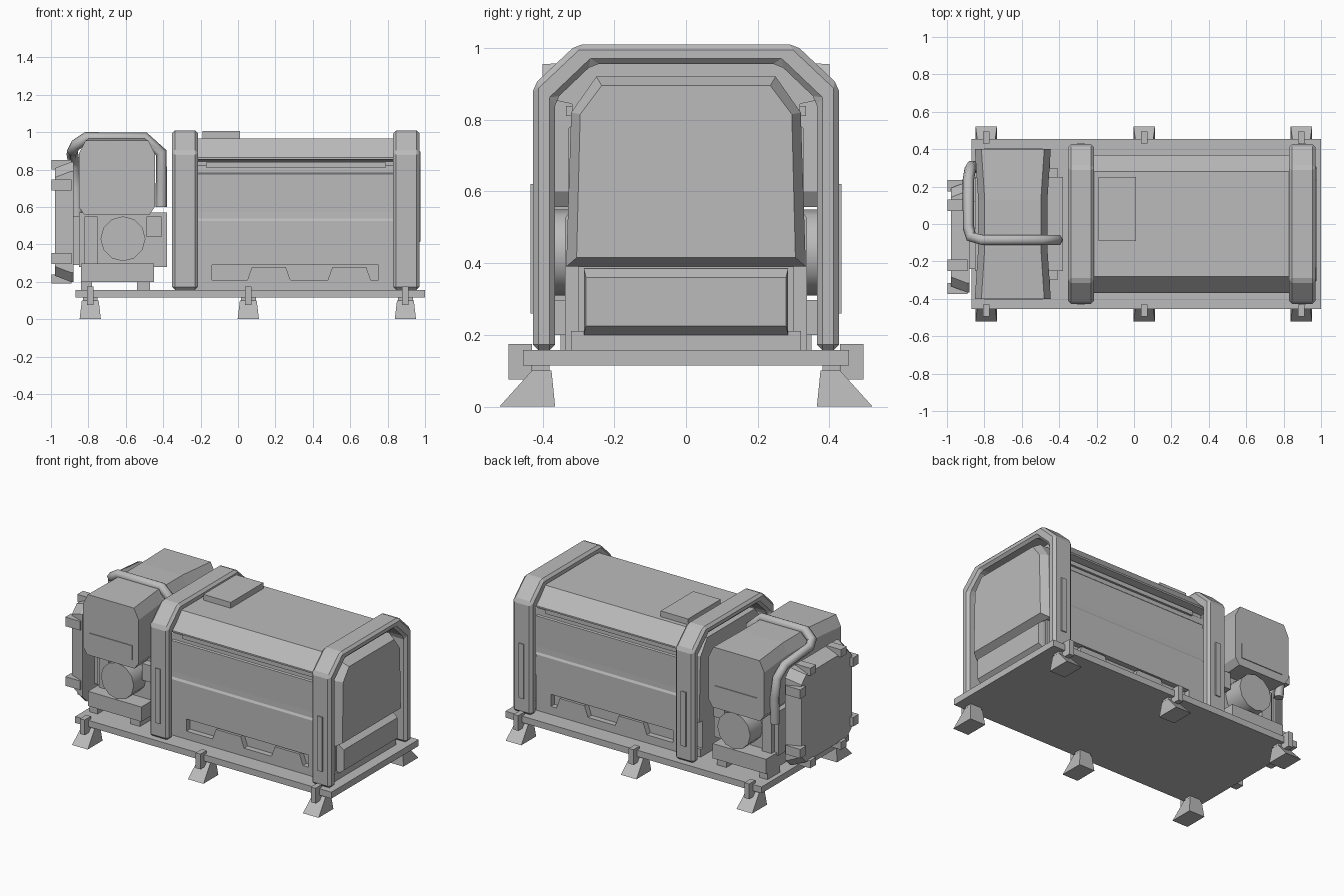
import bpy, bmesh
from mathutils import Vector

cube = bpy.data.objects.get("Cube")
if cube:
    bpy.data.objects.remove(cube, do_unlink=True)

grey = bpy.data.materials.new("plain_grey")
grey.use_nodes = True
grey.diffuse_color = (0.5, 0.5, 0.5, 1)
grey.node_tree.nodes["Principled BSDF"].inputs["Base Color"].default_value = (0.5, 0.5, 0.5, 1)


def finish(name, bm, bevel=0, smooth=False):
    bmesh.ops.recalc_face_normals(bm, faces=bm.faces)
    mesh = bpy.data.meshes.new(name)
    bm.to_mesh(mesh)
    bm.free()
    mesh.materials.append(grey)
    ob = bpy.data.objects.new(name, mesh)
    bpy.context.collection.objects.link(ob)
    if bevel:
        mod = ob.modifiers.new("edge_bevel", 'BEVEL')
        mod.width, mod.segments = bevel, 1
        mod.limit_method, mod.angle_limit = 'ANGLE', 0.5
    if smooth:
        bpy.ops.object.select_all(action='DESELECT')
        ob.select_set(True)
        bpy.context.view_layer.objects.active = ob
        bpy.ops.object.shade_smooth_by_angle(angle=0.9)
    return ob


def loft(name, rings, **kw):
    """Skin equal-length point rings and cap both ends."""
    bm = bmesh.new()
    loops = [[bm.verts.new(p) for p in ring] for ring in rings]
    for a, b in zip(loops, loops[1:]):
        for i in range(len(a)):
            j = (i + 1) % len(a)
            bm.faces.new((a[i], a[j], b[j], b[i]))
    bm.faces.new(loops[0])
    bm.faces.new(loops[-1])
    return finish(name, bm, **kw)


def box(name, x, y, z, **kw):
    ring = lambda h: [(x[0], y[0], h), (x[1], y[0], h), (x[1], y[1], h), (x[0], y[1], h)]
    return loft(name, [ring(z[0]), ring(z[1])], **kw)


def along_x(half, x):
    """Mirror a half profile of (y, z) points and place it at x."""
    return [(x, y, z) for y, z in half] + [(x, -y, z) for y, z in reversed(half)]


def along_y(points, y):
    return [(x, y, z) for x, z in points]


def pair(s, a, b):
    return sorted((s * a, s * b))


# Base plate with clamped feet
box("base_plate", (-0.87, 1), (-0.455, 0.455), (0.115, 0.157))
for s in (-1, 1):
    for x in (-0.79, 0.055, 0.895):
        loft("foot", [[(x + i * w, s * y, z) for i, y in ((-1, a), (1, a), (1, b), (-1, b))]
                      for w, a, b, z in ((0.057, 0.365, 0.52, 0), (0.045, 0.375, 0.43, 0.1))])
        box("foot_neck", (x - 0.04, x + 0.04), pair(s, 0.38, 0.428), (0.1, 0.115))
        box("foot_clamp", (x - 0.017, x + 0.017), pair(s, 0.43, 0.495), (0.075, 0.175))

# Arched frames
outer = [(0.427, 0.157), (0.427, 0.895), (0.305, 1.01)]
inner = [(0.365, 0.157), (0.365, 0.855), (0.26, 0.955)]
for x0, x1 in ((-0.352, -0.215), (0.83, 0.97)):
    arch = [along_x(outer, x) + along_x(inner, x)[::-1] for x in (x0, x1)]
    loft("arch_frame", arch, bevel=0.016)
    mid = (x0 + x1) / 2
    for s in (-1, 1):
        box("arch_side_plate", (mid - 0.018, mid + 0.018), pair(s, 0.42, 0.434), (0.26, 0.62))

# Container body with raised end door
shell = [(0.334, 0.39), (0.32, 0.82), (0.25, 0.92)]
door = [(0.305, 0.415), (0.295, 0.815), (0.235, 0.895)]
loft("container_body", [along_x(shell, -0.33), along_x(shell, 0.93), along_x(door, 0.975)])
box("container_lower_core", (-0.33, 0.92), (-0.3, 0.3), (0.157, 0.4))
box("container_skid", (-0.33, 0.93), (-0.32, 0.32), (0.157, 0.21))
loft("lower_end_panel", [[(x, s * (0.285 - d / 4), z) for s, z in
                         ((-1, 0.2 + d), (1, 0.2 + d), (1, 0.385 - d), (-1, 0.385 - d))]
                         for x, d in ((0.91, 0), (0.935, 0), (0.968, 0.025))])

# Roof with sloping eaves
roof = [(0.3, 0.84), (0.37, 0.855), (0.37, 0.865), (0.28, 0.967)]
loft("roof", [along_x(roof, x) for x in (-0.25, 0.86)])
box("roof_hatch", (-0.19, 0.01), (-0.09, 0.25), (0.95, 1.005))

# Side walls, rails and lower pockets
for s in (-1, 1):
    wall = [(0.28, 0.29), (0.337, 0.29), (0.337, 0.525), (0.328, 0.54),
            (0.328, 0.775), (0.318, 0.785), (0.318, 0.85), (0.28, 0.85)]
    loft("side_wall", [[(x, s * y, z) for y, z in wall] for x in (-0.25, 0.86)])
    box("side_rail", (-0.17, 0.79), pair(s, 0.31, 0.335), (0.81, 0.838))
    box("wall_sill", (-0.25, 0.86), pair(s, 0.28, 0.337), (0.157, 0.21))
    for x in ((-0.25, -0.14), (0.75, 0.86)):
        box("wall_corner", x, pair(s, 0.28, 0.337), (0.21, 0.29))
    for x in (0.165, 0.595):
        pocket = [(x - 0.115, 0.21), (x + 0.115, 0.21), (x + 0.09, 0.28), (x - 0.09, 0.28)]
        loft("pocket_block", [along_y(pocket, s * 0.29), along_y(pocket, s * 0.337)])

# Engine housing, narrower at its waist
def housing(y, inset, top):
    half = 0.203 - inset
    low = [(-half + 0.03, 0.557), (half - 0.03, 0.557), (half, 0.6)]
    high = [(half, top - 0.07), (half - 0.035, top), (-half + 0.035, top), (-half, top - 0.07)]
    return along_y([(-0.648 + x, z) for x, z in low + high + [(-half, 0.6)]], y)

loft("engine_housing", [housing(y, i, t) for y, i, t in
                        ((-0.4, 0, 0.955), (-0.13, 0.018, 0.965), (0.13, 0.018, 0.965), (0.4, 0, 0.955))])
for s in (-1, 1):
    box("housing_plate", (-0.8, -0.49), pair(s, 0.39, 0.405), (0.61, 0.705))

# Engine block, tray and cross drum
box("engine_block", (-0.85, -0.38), (-0.25, 0.25), (0.28, 0.57))
box("engine_tray", (-0.84, -0.45), (-0.365, 0.365), (0.2, 0.297))
for s in (-1, 1):
    box("block_side_pad", (-0.82, -0.75), pair(s, 0.2, 0.28), (0.29, 0.55))
    box("block_side_box", (-0.49, -0.41), pair(s, 0.2, 0.3), (0.44, 0.55))
    for x in ((-0.84, -0.78), (-0.54, -0.47)):
        box("tray_leg", x, pair(s, 0.22, 0.35), (0.157, 0.2))

bm = bmesh.new()
bmesh.ops.create_cone(bm, cap_ends=True, segments=12, radius1=0.12, radius2=0.12, depth=0.76)
for v in bm.verts:
    v.co = Vector((v.co.x - 0.615, v.co.z, v.co.y + 0.43))
finish("cross_drum", bm, smooth=True)

# Radiator with bevelled rim and clips
def panel(x, d):
    a, b, lo, hi = -0.365 + d, 0.225 - d, 0.2 + d, 0.84 - d
    c = 0.05
    yz = [(a + c, lo), (b - c, lo), (b, lo + c), (b, hi - c),
          (b - c, hi), (a + c, hi), (a, hi - c), (a, lo + c)]
    return [(x, y, z) for y, z in yz]

loft("radiator", [panel(-0.88, 0), panel(-0.895, 0), panel(-0.978, 0.032)])
box("radiator_mount", (-0.89, -0.84), (-0.24, 0.12), (0.29, 0.55))
for z in (0.325, 0.718):
    for y in ((-0.375, -0.315), (0.175, 0.235)):
        box("radiator_side_clip", (-0.998, -0.89), y, (z - 0.03, z + 0.03))
for y in (-0.22, 0.1):
    for z in ((0.19, 0.24), (0.8, 0.85)):
        box("radiator_edge_clip", (-0.998, -0.89), (y - 0.03, y + 0.03), z)

# Exhaust pipe over the housing and down its back corner
path = [(-0.41, -0.085, 0.6), (-0.41, -0.085, 0.89), (-0.5, -0.085, 0.97), (-0.81, -0.085, 0.97),
        (-0.87, -0.07, 0.93), (-0.885, -0.02, 0.9), (-0.885, 0.24, 0.88),
        (-0.875, 0.3, 0.82), (-0.865, 0.31, 0.7), (-0.86, 0.3, 0.52)]
curve = bpy.data.curves.new("exhaust_pipe", 'CURVE')
curve.dimensions = '3D'
curve.bevel_depth, curve.bevel_resolution = 0.031, 1
curve.use_fill_caps = True
spline = curve.splines.new('POLY')
spline.points.add(len(path) - 1)
for point, co in zip(spline.points, path):
    point.co = (*co, 1)
curve.materials.append(grey)
bpy.context.collection.objects.link(bpy.data.objects.new("exhaust_pipe", curve))
